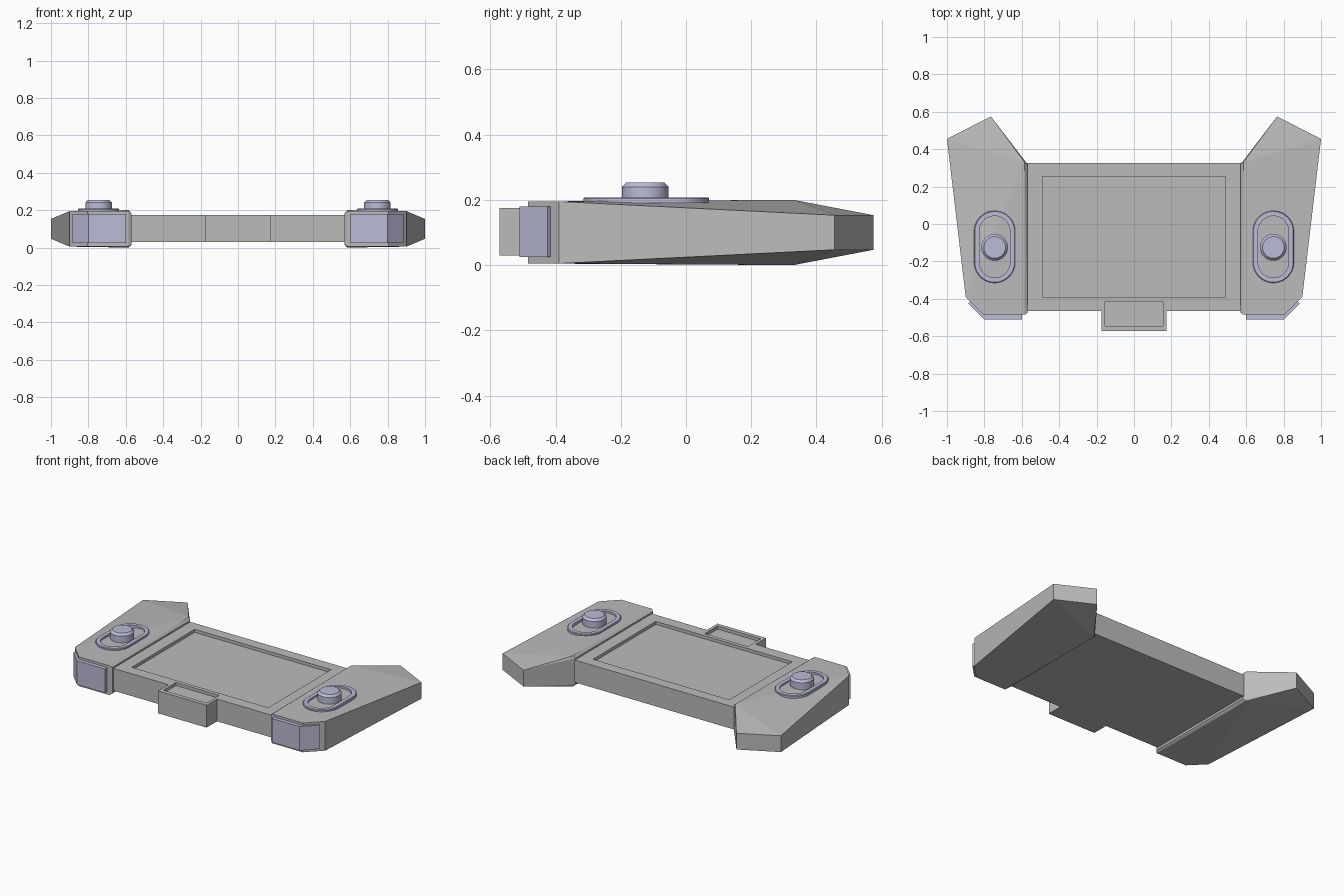
import bpy, bmesh, math

cube = bpy.data.objects.get("Cube")
if cube:
    bpy.data.objects.remove(cube, do_unlink=True)


def material(name, rgb):
    m = bpy.data.materials.new(name)
    m.use_nodes = True
    m.diffuse_color = (*rgb, 1)
    m.node_tree.nodes["Principled BSDF"].inputs["Base Color"].default_value = (*rgb, 1)
    return m


GREY = material("shell grey", (0.5, 0.5, 0.5))
LAVENDER = material("control lavender", (0.5, 0.5, 0.68))


def finish(name, bm, mat):
    bmesh.ops.recalc_face_normals(bm, faces=bm.faces[:])
    mesh = bpy.data.meshes.new(name)
    bm.to_mesh(mesh)
    bm.free()
    mesh.materials.append(mat)
    obj = bpy.data.objects.new(name, mesh)
    bpy.context.collection.objects.link(obj)
    return obj


def prism(name, outline, z0, z1, mat):
    bm = bmesh.new()
    face = bm.faces.new([bm.verts.new((x, y, z0)) for x, y in outline])
    top = bmesh.ops.extrude_face_region(bm, geom=[face])["geom"]
    bmesh.ops.translate(bm, vec=(0, 0, z1 - z0),
                        verts=[v for v in top if isinstance(v, bmesh.types.BMVert)])
    return finish(name, bm, mat)


def hull(name, points, mat):
    bm = bmesh.new()
    for p in points:
        bm.verts.new(p)
    bmesh.ops.convex_hull(bm, input=bm.verts[:])
    bmesh.ops.dissolve_limit(bm, angle_limit=math.radians(0.3),
                             verts=bm.verts[:], edges=bm.edges[:])
    return finish(name, bm, mat)


def sweep(name, section, cx, cy, straight, closed, mat, steps=20):
    """Carry a (radius, height) section round a circle or a stadium."""
    bm = bmesh.new()
    rings = []
    for r, z in section:
        ring = []
        for side in (0, 1):
            for i in range(steps + 1):
                a = math.pi * (side + i / steps)
                offset = straight if side == 0 else -straight
                ring.append(bm.verts.new((cx + r * math.cos(a),
                                          cy + offset + r * math.sin(a), z)))
        rings.append(ring)
    pairs = list(zip(rings, rings[1:]))
    if closed:
        pairs.append((rings[-1], rings[0]))
    for a, b in pairs:
        for i in range(len(a)):
            j = (i + 1) % len(a)
            bm.faces.new((a[i], a[j], b[j], b[i]))
    bmesh.ops.remove_doubles(bm, verts=bm.verts[:], dist=0.0001)
    obj = finish(name, bm, mat)
    bpy.ops.object.select_all(action='DESELECT')
    obj.select_set(True)
    bpy.context.view_layer.objects.active = obj
    bpy.ops.object.shade_smooth_by_angle(angle=math.radians(30))
    return obj


def rect(x, y0, y1):
    return [(-x, y0), (x, y0), (x, y1), (-x, y1)]


# Centre plate with its front tab, and the two shallow recesses
plate = prism("centre_plate",
              [(-0.58, -0.465), (-0.175, -0.465), (-0.175, -0.572), (0.175, -0.572),
               (0.175, -0.465), (0.58, -0.465), (0.58, 0.325), (-0.58, 0.325)],
              0.03, 0.175, GREY)
for name, outline in (("screen_cutter", rect(0.49, -0.39, 0.255)),
                      ("tab_cutter", rect(0.155, -0.545, -0.415))):
    cutter = prism(name, outline, 0.155, 0.25, GREY)
    cutter.hide_render = True
    cutter.display_type = 'WIRE'
    cutter.hide_set(True)
    cut = plate.modifiers.new(name, 'BOOLEAN')
    cut.operation = 'DIFFERENCE'
    cut.solver = 'EXACT'
    cut.object = cutter

# Grip corners as (x, y, half height); the grip thins towards its back tip
GRIP = [(0.585, -0.485, 0.095), (0.805, -0.485, 0.095), (0.9, -0.39, 0.095),
        (1.0, 0.455, 0.053), (0.765, 0.575, 0.053), (0.585, 0.33, 0.1),
        (0.57, 0.32, 0.085), (0.57, -0.475, 0.085)]
TRIGGER = [(0.6, -0.47), (0.6, -0.51), (0.8, -0.51), (0.885, -0.425), (0.87, -0.41)]

for side, s in (("left", 1), ("right", -1)):
    hull(side + "_grip", [(s * x, y, 0.1 + k * h) for x, y, h in GRIP for k in (1, -1)], GREY)
    prism(side + "_trigger", [(s * x, y) for x, y in TRIGGER], 0.025, 0.18, LAVENDER)
    # Raised oval rim round the thumbstick
    sweep(side + "_stick_rim",
          [(0.11, 0.19), (0.11, 0.204), (0.106, 0.208), (0.082, 0.208), (0.082, 0.19)],
          s * 0.745, -0.122, 0.083, True, LAVENDER)
    # Thumbstick with a chamfered top
    sweep(side + "_thumbstick",
          [(0, 0.185), (0.071, 0.185), (0.071, 0.24), (0.058, 0.254), (0, 0.254)],
          s * 0.745, -0.125, 0, False, LAVENDER)
